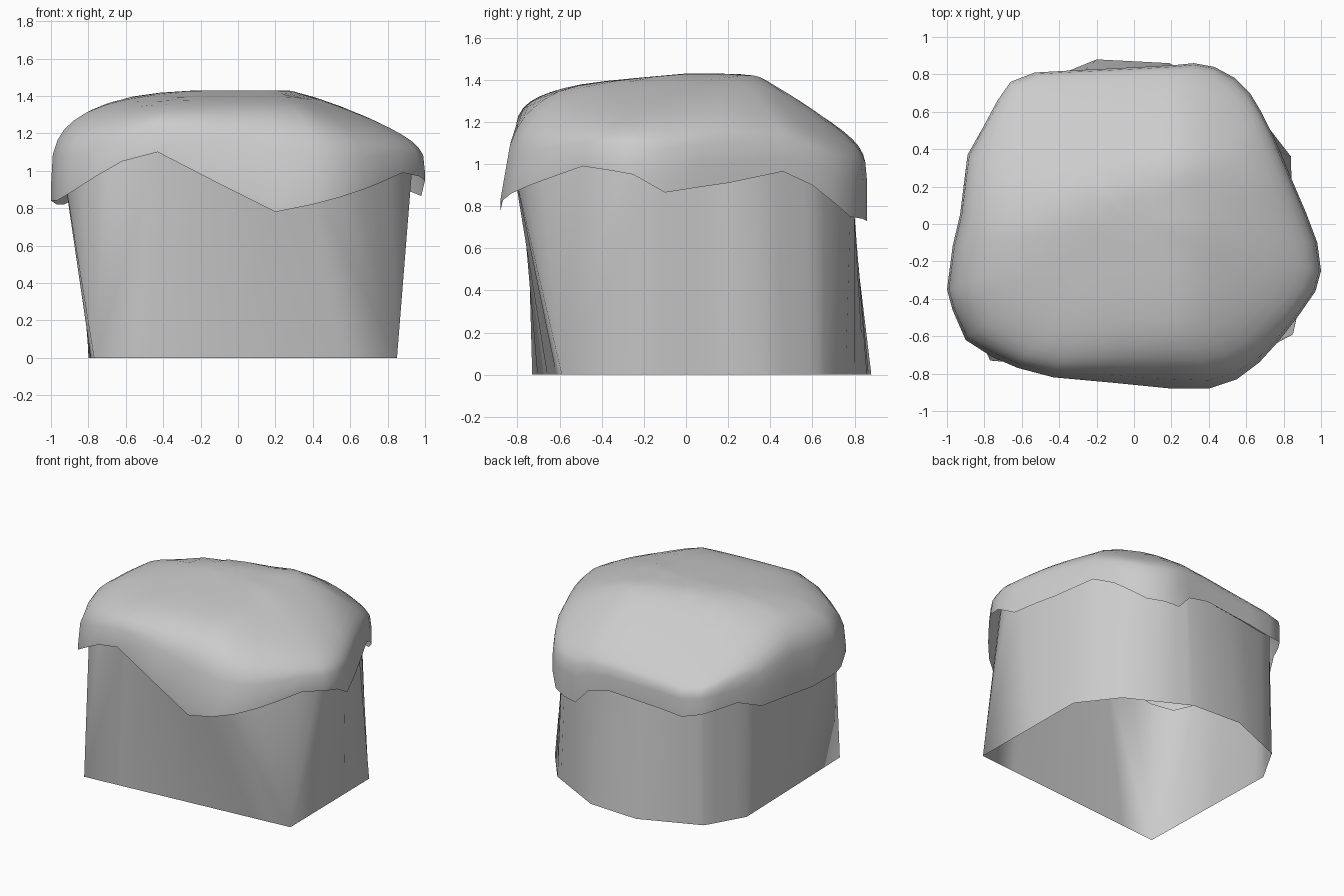
import bpy, bmesh, math

if "Cube" in bpy.data.objects:
    bpy.data.objects.remove(bpy.data.objects["Cube"])

# Cap outline seen from above, with the height of its ragged lower rim
RIM = [(1.0, -.25, .95), (.98, -.10, .865), (.92, .06, .89), (.86, .20, .91), (.75, .46, .965),
       (.68, .60, .90), (.62, .70, .82), (.54, .78, .75), (.43, .84, .74), (.32, .86, .73),
       (.22, .85, .84), (.05, .84, .88), (-.35, .82, .85), (-.53, .81, .83), (-.66, .76, .86),
       (-.73, .66, .88), (-.80, .53, .90), (-.89, .37, .84), (-.93, .05, .82), (-.97, -.12, .82),
       (-1.0, -.35, .84), (-.97, -.46, .84), (-.90, -.62, .88), (-.76, -.71, .97),
       (-.62, -.77, 1.05), (-.43, -.82, 1.10), (-.10, -.85, .93), (.20, -.88, .78), (.40, -.88, .82),
       (.55, -.83, .86), (.67, -.74, .90), (.77, -.63, .94), (.88, -.49, .99), (.97, -.36, .97)]
# Footprint of the base, starting with the two front corners
FOOT = [(-.77, -.73), (.85, -.59), (.84, .36), (.63, .63), (.19, .86),
        (-.20, .88), (-.64, .70), (-.80, .42)]


def angle(p):
    return math.atan2(p[1], p[0])


def on_outline(poly, a):
    """Point where a ray from the centre meets a closed outline."""
    dx, dy = math.cos(a), math.sin(a)
    for p, q in zip(poly, poly[1:] + poly[:1]):
        cp, cq = dx * p[1] - dy * p[0], dx * q[1] - dy * q[0]
        if cp <= 1e-9 and cq > 1e-9 and p[0] * dx + p[1] * dy > 0:
            t = cp / (cp - cq)
            return [u + (v - u) * t for u, v in zip(p, q)]
    return list(min(poly, key=lambda p: abs(angle(p) - a)))


def foot_point(a):
    """Footprint point; the sharp front corners fan out to the round top."""
    l0, l1, r0, r1 = (angle(RIM[i]) for i in (20, 24, 28, 0))
    if l0 - .001 <= a <= r1 + .001:
        t = min(1, max(0, (a - l1) / (r0 - l1)))
        return [u + (v - u) * t for u, v in zip(FOOT[0], FOOT[1])]
    return on_outline(FOOT, a)


def blend(a, keys):
    """Value around the circle from evenly spaced keys starting at +x."""
    f = (a / math.tau) % 1 * len(keys)
    i = int(f)
    return keys[i % len(keys)] * (1 - f + i) + keys[(i + 1) % len(keys)] * (f - i)


def loft(name, rings, apex=None):
    n = len(rings[0])
    verts = [v for r in rings for v in r]
    faces = [(k * n + i, k * n + (i + 1) % n, (k + 1) * n + (i + 1) % n, (k + 1) * n + i)
             for k in range(len(rings) - 1) for i in range(n)]
    if apex:
        verts.append(apex)
        b = (len(rings) - 1) * n
        faces += [(b + i, b + (i + 1) % n, len(verts) - 1) for i in range(n)]
    me = bpy.data.meshes.new(name)
    me.from_pydata(verts, [], faces)
    bm = bmesh.new()
    bm.from_mesh(me)
    bmesh.ops.remove_doubles(bm, verts=bm.verts, dist=.002)
    bm.to_mesh(me)
    bm.free()
    ob = bpy.data.objects.new(name, me)
    bpy.context.collection.objects.link(ob)
    for p in me.polygons:
        p.use_smooth = True
    return ob


# Base: open flared wall that runs up under the cap
angles = sorted({round(angle(p), 3) for p in RIM + FOOT})
foot = [(*foot_point(a), 0) for a in angles]
head = []
for a in angles:
    x, y, z = on_outline(RIM, a)
    head.append((x * .93, y * .93, max(z + .05, .98 if y < 0 else 0)))
loft("base", [foot, head])


def top_height(x, y):
    """Flat crown that tips down to the right, the back and a little in front."""
    return (1.43 - .27 * max(0, x - .3) - .09 * max(0, -y)
            - .5 * max(0, y - .27 - .33 * max(-.6, min(.2, x))))


# Cap: open shell with rounded shoulders below the crown
SHAPE = [3.5, 3.5, 3.3, 3.7, 3.1, 3.5, 5.5, 4]
rings = [list(RIM)]
for f in (1, .99, .965, .93, .88, .81, .72, .6, .45, .3, .15):
    ring = []
    for x, y, rim in RIM:
        n = blend(angle((x, y)), SHAPE)
        low = max(.5 * rim + .55 - .14 * max(0, -y), rim + .01)
        top = top_height(x * f, y * f)
        z = low + (top - low) * (1 - f ** n) ** (1 / n)
        # The front leans back as it rises
        lean = .14 * max(0, z - low) * min(1, max(0, -y * f - .45) / .4)
        ring.append((x * f, y * f + lean, z))
    rings.append(ring)
loft("cap", rings, apex=(0, 0, 1.43))
